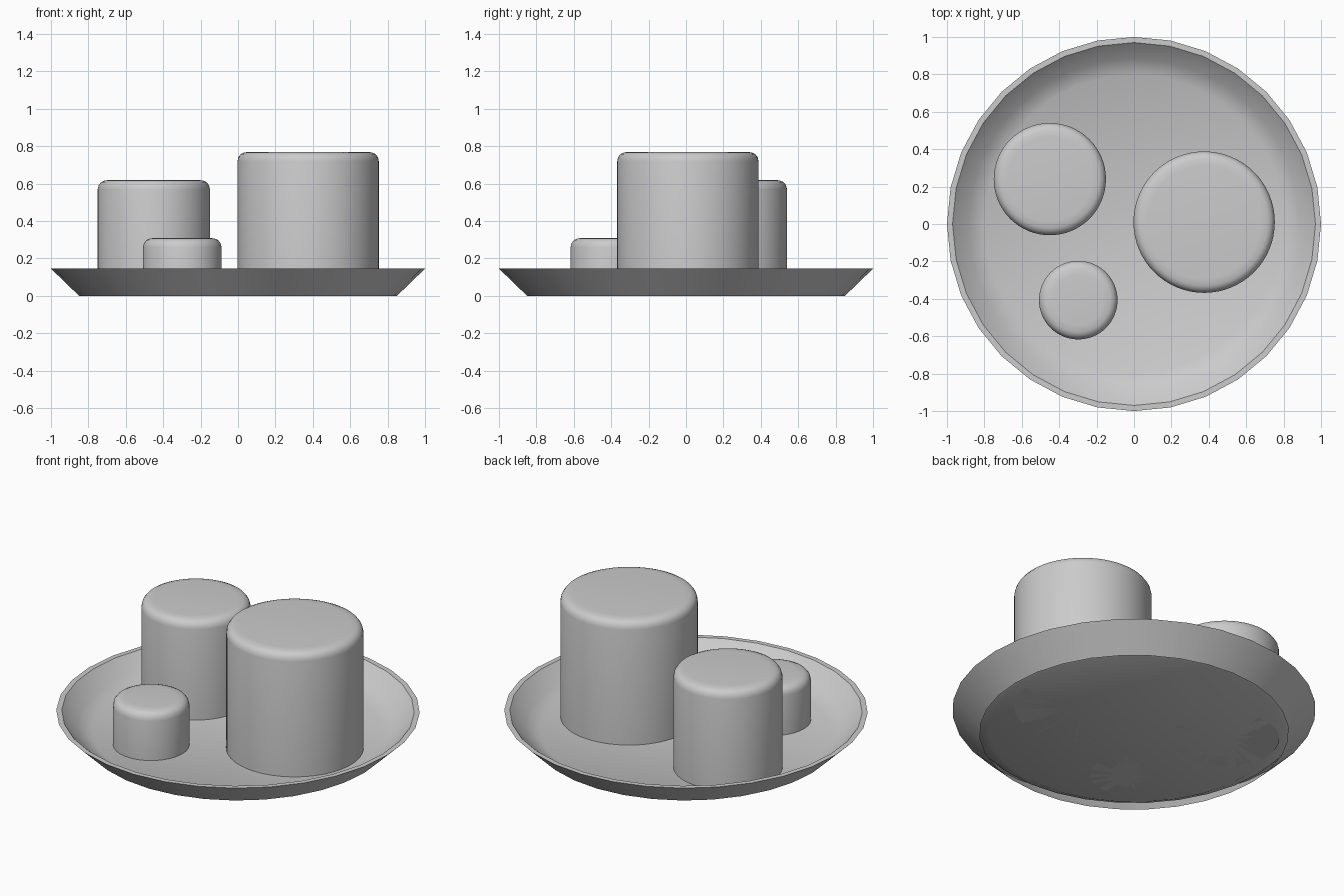
import bpy, bmesh, math

if "Cube" in bpy.data.objects:
    bpy.data.objects.remove(bpy.data.objects["Cube"])

def lathe(name, profile, sides, centre=(0, 0)):
    """Spin an (r, z) profile about z; r = 0 points become a single pole."""
    bm = bmesh.new()
    rings = []
    for r, z in profile:
        if r == 0:
            rings.append([bm.verts.new((0, 0, z))])
        else:
            rings.append([bm.verts.new((r * math.cos(2 * math.pi * i / sides),
                                        r * math.sin(2 * math.pi * i / sides), z))
                          for i in range(sides)])
    for a, b in zip(rings, rings[1:]):
        for i in range(sides):
            j = (i + 1) % sides
            if len(a) == 1:
                bm.faces.new((a[0], b[j], b[i]))
            elif len(b) == 1:
                bm.faces.new((a[i], a[j], b[0]))
            else:
                bm.faces.new((a[i], a[j], b[j], b[i]))
    mesh = bpy.data.meshes.new(name)
    bm.to_mesh(mesh)
    bm.free()
    ob = bpy.data.objects.new(name, mesh)
    bpy.context.collection.objects.link(ob)
    ob.location = (*centre, 0)
    bpy.ops.object.select_all(action='DESELECT')
    ob.select_set(True)
    bpy.context.view_layer.objects.active = ob
    bpy.ops.object.shade_smooth_by_angle(angle=math.radians(35))
    return ob

FLOOR = 0.02

# Dish: flared outer wall, flat rim, curved inside and raised floor (open underneath)
lathe("dish", [(0.85, 0), (1.0, 0.145), (0.97, 0.145),
               (0.885, 0.062), (0.80, FLOOR), (0, FLOOR)], 32)

# Candles: cylinders with softly rounded top edges
for name, centre, r, h in (("large_candle", (0.375, 0.01), 0.378, 0.77),
                           ("medium_candle", (-0.45, 0.24), 0.30, 0.62),
                           ("small_candle", (-0.298, -0.407), 0.21, 0.31)):
    lathe(name, [(0, FLOOR), (r, FLOOR), (r, h - 0.05), (r - 0.005, h - 0.029),
                 (r - 0.018, h - 0.012), (r - 0.038, h - 0.003),
                 (r - 0.075, h), (0, h)], 64, centre)
